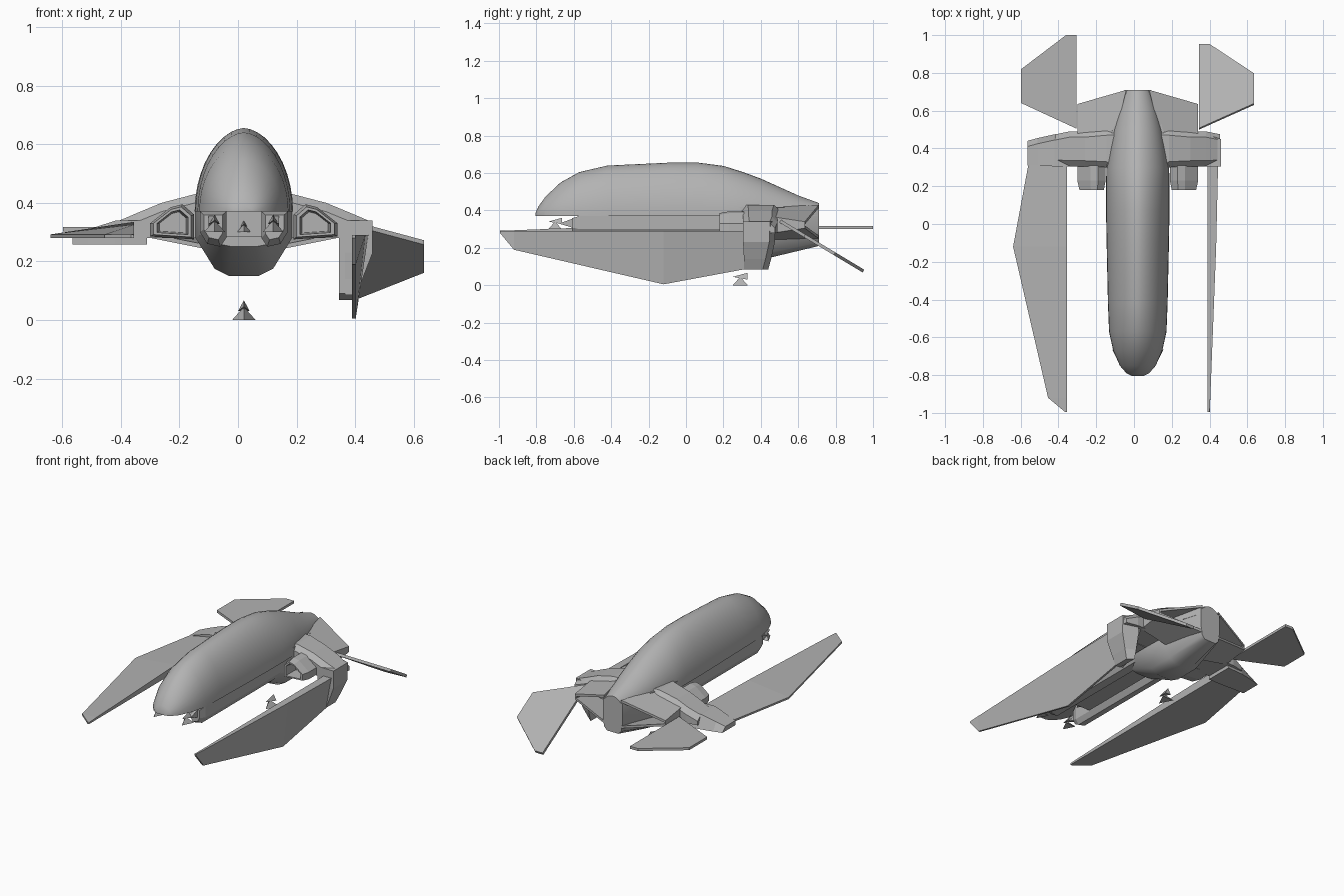
import bpy, bmesh, math
from mathutils import Vector

if "Cube" in bpy.data.objects:
    bpy.data.objects.remove(bpy.data.objects["Cube"], do_unlink=True)

grey = bpy.data.materials.new("hull grey")
grey.use_nodes = True
grey.diffuse_color = (0.45, 0.45, 0.45, 1)
grey.node_tree.nodes["Principled BSDF"].inputs["Base Color"].default_value = (0.45, 0.45, 0.45, 1)

CX = 0.02  # hull centre line


def loft(name, rings, smooth=0):
    """Skin a row of equal rings, with capped ends."""
    bm = bmesh.new()
    rows = [[bm.verts.new(p) for p in ring] for ring in rings]
    n = len(rows[0])
    for a, b in zip(rows, rows[1:]):
        for i in range(n):
            j = (i + 1) % n
            bm.faces.new((a[i], a[j], b[j], b[i]))
    bm.faces.new(rows[0])
    bm.faces.new(rows[-1])
    bmesh.ops.remove_doubles(bm, verts=bm.verts, dist=0.0005)
    bmesh.ops.recalc_face_normals(bm, faces=bm.faces)
    mesh = bpy.data.meshes.new(name)
    bm.to_mesh(mesh)
    bm.free()
    mesh.materials.append(grey)
    obj = bpy.data.objects.new(name, mesh)
    bpy.context.collection.objects.link(obj)
    if smooth:
        bpy.ops.object.select_all(action="DESELECT")
        obj.select_set(True)
        bpy.context.view_layer.objects.active = obj
        bpy.ops.object.shade_smooth_by_angle(angle=math.radians(smooth))
    return obj


def sym(half, y):
    """Close a half outline of (x, z) across the hull centre line."""
    right = [(CX + x, y, z) for x, z in half]
    left = [(CX - x, y, z) for x, z in reversed(half)]
    return right + left


def slab(name, outline, thick):
    """Plate from 3D outline points, thickened along a vector."""
    return loft(name, [outline, [Vector(p) + Vector(thick) for p in outline]])


# Long domed upper hull: y, half width, top height
stations = [(-0.805, 0.03, 0.385), (-0.79, 0.06, 0.42), (-0.75, 0.095, 0.475),
            (-0.67, 0.13, 0.55), (-0.57, 0.152, 0.605), (-0.42, 0.158, 0.64),
            (-0.1, 0.165, 0.655), (0.07, 0.168, 0.655), (0.2, 0.168, 0.638),
            (0.3, 0.166, 0.607), (0.4, 0.148, 0.57), (0.5, 0.13, 0.525),
            (0.6, 0.105, 0.48), (0.71, 0.07, 0.44)]
rings = []
for y, w, top in stations:
    ring = []
    for i in range(21):
        t = math.pi * i / 20
        c = math.cos(t)
        ring.append((CX + w * math.copysign(abs(c) ** 1.12, c), y,
                     0.37 + (top - 0.37) * math.sin(t)))
    rings.append(ring)
loft("upper_hull", rings, 40)

# Lower hull swelling behind the nose and narrowing to the tail plate
loft("lower_hull", [
    sym([(0.13, 0.38), (0.13, 0.30), (0.09, 0.26), (0.04, 0.25)], 0.1),
    sym([(0.165, 0.42), (0.165, 0.28), (0.1, 0.175), (0.05, 0.15)], 0.3),
    sym([(0.145, 0.42), (0.16, 0.28), (0.1, 0.175), (0.05, 0.15)], 0.46),
    sym([(0.07, 0.41), (0.07, 0.29), (0.06, 0.23), (0.04, 0.21)], 0.71)], 35)

# Belly core between the two long pods
loft("belly_core", [sym([(0.07, 0.38), (0.07, 0.285)], y) for y in (-0.45, 0.25)])


def blade(name, place):
    """Long tapered blade; place(span, thickness, y) maps it to the model."""
    rows = []
    for y, span, t in [(0.31, 0.205, 0.055), (-0.12, 0.285, 0.045),
                       (-0.92, 0.1, 0.014), (-0.995, 0.01, 0.01)]:
        rows.append([place(0, 0, y), place(0, t, y),
                     place(span, 0.012, y), place(span, 0, y)])
    return loft(name, rows)


# Left blade hangs down, right blade lies flat
blade("left_blade", lambda s, t, y: (0.39 + t, y, 0.29 - s))
blade("right_blade", lambda s, t, y: (-0.355 - s, y, 0.28 + t))

for side, label in ((1, "left"), (-1, "right")):
    def X(x):
        return CX + side * x

    # Underslung pod beside the belly core
    pod = [(0.06, 0.37), (0.15, 0.37), (0.15, 0.30), (0.125, 0.26), (0.08, 0.25), (0.06, 0.28)]
    rows = []
    for y, k in ((-0.61, 0.7), (-0.57, 1), (0.3, 1)):
        rows.append([(X(0.105 + (x - 0.105) * k), y, 0.33 + (z - 0.33) * k) for x, z in pod])
    loft(label + "_pod", rows)

    # Shoulder wing, arched down from hull to wing tip: x, front, back, bottom, top
    rows = []
    for x, f, b, lo, hi in [(0.12, 0.27, 0.5, 0.28, 0.43), (0.165, 0.3, 0.5, 0.28, 0.43),
                            (0.28, 0.305, 0.49, 0.28, 0.4), (0.36, 0.305, 0.49, 0.28, 0.367),
                            (0.435, 0.31, 0.475, 0.28, 0.335)]:
        rows.append([(X(x), f, lo), (X(x), f, hi - 0.03), (X(x), f + 0.03, hi),
                     (X(x), b - 0.03, hi), (X(x), b, hi - 0.03), (X(x), b, lo)])
    loft(label + "_shoulder_wing", rows)

    # Air intake under the shoulder, with a recessed mouth
    mouth = [(0.17, 0.275), (0.17, 0.36), (0.21, 0.395), (0.25, 0.385), (0.32, 0.33), (0.32, 0.285)]
    rows = []
    for y, k in ((0.27, 0.6), (0.18, 0.7), (0.18, 0.86), (0.23, 1), (0.33, 1)):
        rows.append([(X(0.24 + (x - 0.24) * k), y, 0.33 + (z - 0.33) * k) for x, z in mouth])
    loft(label + "_intake", rows)

    # Thin sheets sweeping back to the tail, open at the rear
    slab(label + "_rear_top_sheet",
         [(X(0.06), 0.71, 0.415), (X(0.32), 0.635, 0.325), (X(0.32), 0.47, 0.35),
          (X(0.12), 0.47, 0.405)], (0, 0, 0.015))
    slab(label + "_rear_bottom_sheet",
         [(X(0.06), 0.71, 0.25), (X(0.32), 0.635, 0.305), (X(0.32), 0.47, 0.28),
          (X(0.12), 0.47, 0.24)], (0, 0, 0.015))
    slab(label + "_rear_side_wall",
         [(X(0.32), 0.635, 0.305), (X(0.32), 0.635, 0.34), (X(0.32), 0.47, 0.365),
          (X(0.32), 0.47, 0.28)], (-0.012 * side, 0, 0))


# Left blade mount, folded down; right blade mount, spread flat
def mount(name, place):
    rows = []
    for s, f, b, t in [(-0.05, 0.305, 0.48, 0.095), (0.06, 0.305, 0.475, 0.095),
                       (0.15, 0.31, 0.455, 0.06), (0.205, 0.31, 0.44, 0.035)]:
        rows.append([place(s, 0, f), place(s, t, f), place(s, t, b - 0.03), place(s, 0, b)])
    loft(name, rows)


mount("left_blade_mount", lambda s, t, y: (0.365 + t, y, 0.29 - s))
mount("right_blade_mount", lambda s, t, y: (-0.36 - s, y, 0.258 + t * 0.85))
slab("left_mount_rib", [(0.345, 0.31, 0.29), (0.345, 0.31, 0.09), (0.345, 0.43, 0.14),
                        (0.345, 0.47, 0.29)], (0.04, 0, 0))

# Tail fins: left is tilted down, right is level
slab("left_tail_fin", [(x, y, 0.335 - 0.6 * (y - 0.5)) for x, y in
                       [(0.345, 0.5), (0.345, 0.945), (0.4, 0.945), (0.635, 0.79),
                        (0.635, 0.63)]], (0, 0.008, 0.015))
slab("right_tail_fin", [(x, y, 0.302) for x, y in
                        [(-0.305, 0.505), (-0.305, 1.0), (-0.36, 1.0), (-0.597, 0.82),
                         (-0.597, 0.64)]], (0, 0, 0.016))


# Arrow-shaped guns: a forward spike above a small pyramid foot
def gun(name, x, y, z, k=1):
    def pyramid(part, tip, base):
        loft(name + part, [[(x + a * k, y + b * k, z + c * k) for a, b, c in base],
                           [(x + tip[0] * k, y + tip[1] * k, z + tip[2] * k)] * 3])
    pyramid("_spike", (0, -0.04, 0.045), [(-0.02, 0.04, 0.03), (0.02, 0.04, 0.03), (0, 0.04, 0.067)])
    pyramid("_foot", (0, 0, 0.045), [(-0.04, 0.04, 0), (0.04, 0.04, 0), (0, -0.04, 0)])


gun("belly_gun", CX, 0.29, 0)
gun("left_nose_gun", CX + 0.1, -0.7, 0.30, 0.9)
gun("right_nose_gun", CX - 0.1, -0.7, 0.30, 0.9)
gun("centre_nose_gun", CX, -0.47, 0.30, 0.6)
for side, label in ((1, "left"), (-1, "right")):
    slab(label + "_nose_gun_bracket",
         [(CX + side * 0.1, -0.68, 0.33), (CX + side * 0.1, -0.58, 0.365),
          (CX + side * 0.1, -0.58, 0.30)], (0.02 * side, 0, 0))
